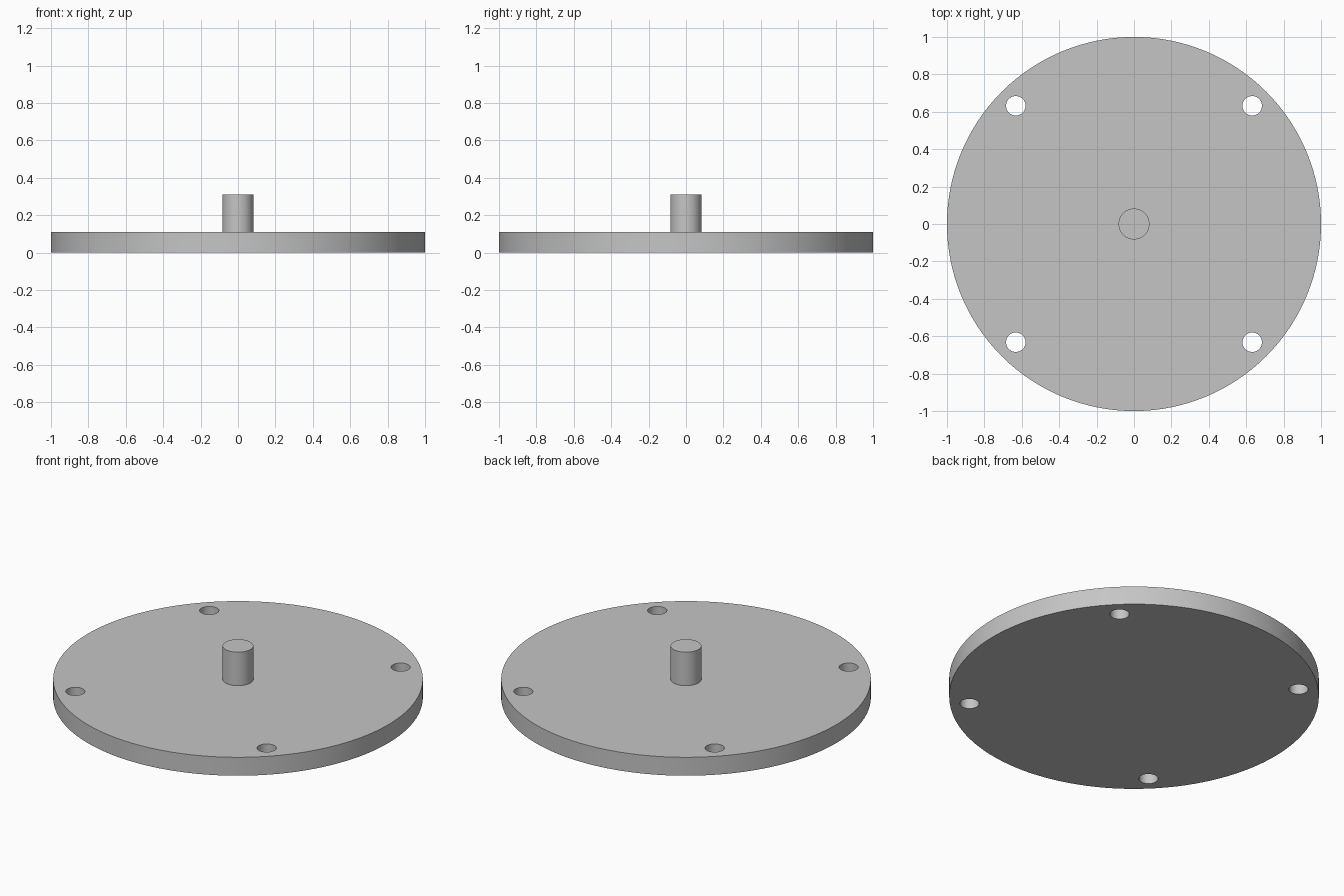
import bpy
import math

cube = bpy.data.objects.get("Cube")
if cube:
    bpy.data.objects.remove(cube, do_unlink=True)

PLATE_RADIUS, PLATE_TOP = 1.0, 0.11
PEG_RADIUS, PEG_TOP = 0.083, 0.31
HOLE_RADIUS, HOLE_OFFSET = 0.052, 0.632

grey = bpy.data.materials.new("plain grey")
grey.use_nodes = True
colour = (0.56, 0.56, 0.56, 1)
grey.diffuse_color = colour
grey.node_tree.nodes["Principled BSDF"].inputs["Base Color"].default_value = colour


def cylinder(name, radius, bottom, top, sides, x=0, y=0):
    """Upright cylinder between two heights."""
    bpy.ops.mesh.primitive_cylinder_add(
        vertices=sides, radius=radius, depth=top - bottom,
        location=(x, y, (bottom + top) / 2))
    obj = bpy.context.object
    obj.name = name
    obj.data.materials.append(grey)
    return obj


def smooth(obj):
    bpy.ops.object.select_all(action="DESELECT")
    obj.select_set(True)
    bpy.context.view_layer.objects.active = obj
    bpy.ops.object.shade_smooth_by_angle(angle=math.radians(30))


# Round base plate
plate = cylinder("base_plate", PLATE_RADIUS, 0, PLATE_TOP, 128)

# Four bolt holes cut right through the plate
for sx in (-1, 1):
    for sy in (-1, 1):
        cutter = cylinder("hole_cutter", HOLE_RADIUS, -0.1, PLATE_TOP + 0.1, 48,
                          sx * HOLE_OFFSET, sy * HOLE_OFFSET)
        cutter.hide_render = True
        cut = plate.modifiers.new("bolt_hole", "BOOLEAN")
        cut.operation = "DIFFERENCE"
        cut.solver = "EXACT"
        cut.object = cutter
        bpy.context.view_layer.objects.active = plate
        bpy.ops.object.modifier_apply(modifier=cut.name)
        bpy.data.objects.remove(cutter, do_unlink=True)
smooth(plate)

# Central peg standing on the plate
peg = cylinder("centre_peg", PEG_RADIUS, PLATE_TOP - 0.01, PEG_TOP, 48)
smooth(peg)
